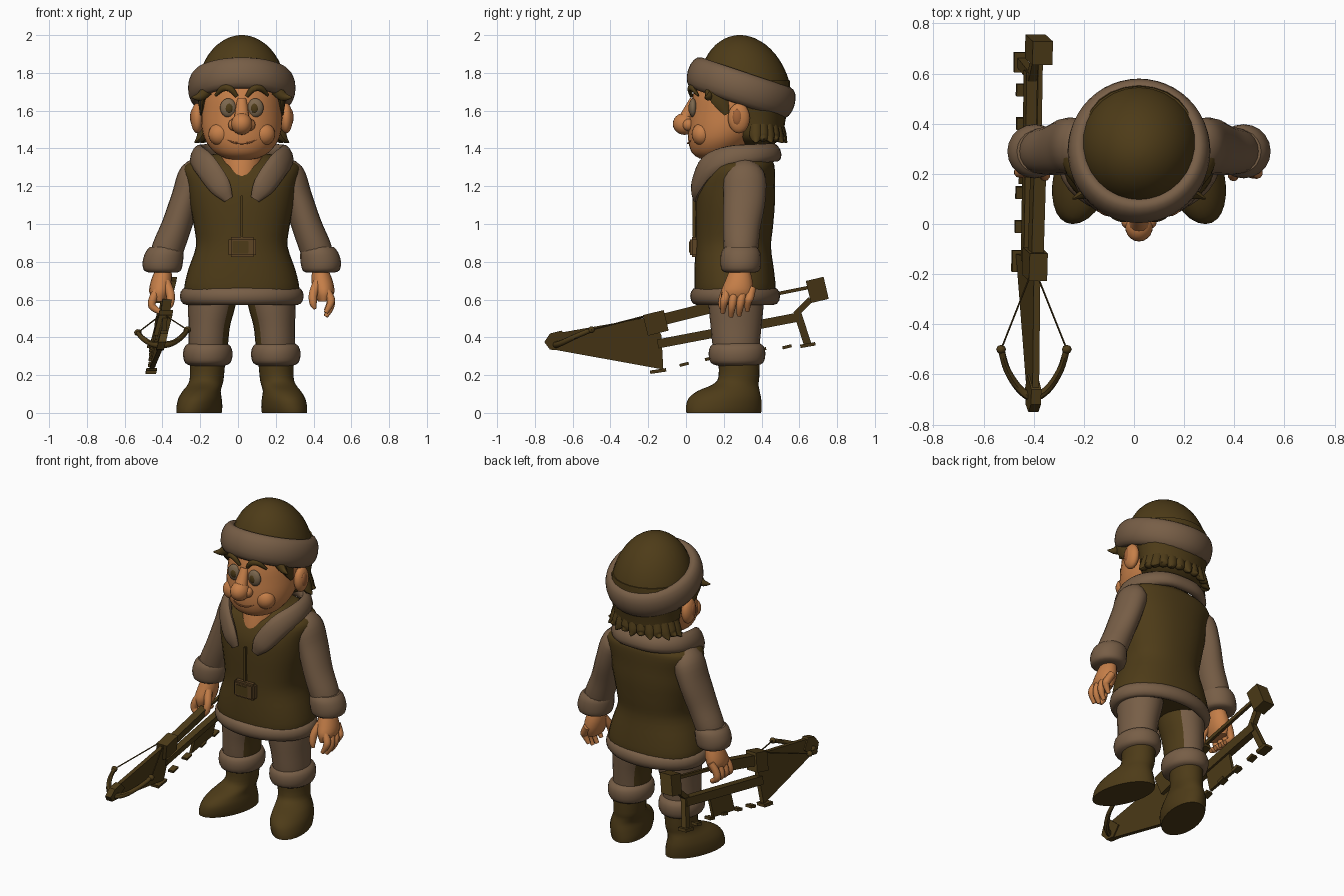
import bpy, bmesh, math
from mathutils import Vector

CX = 0.02  # body centre line
def material(name, rgb):
    m = bpy.data.materials.new(name)
    m.diffuse_color = (*rgb, 1)
    return m
DARK = material("dark brown", (0.075, 0.044, 0.009))
FUR = material("tan fur", (0.185, 0.112, 0.062))
SKIN = material("skin", (0.56, 0.21, 0.065))
LIP = material("lip", (0.36, 0.125, 0.04))
EYE = material("eye", (0.20, 0.135, 0.075))
BUCKLE = material("buckle brown", (0.11, 0.058, 0.018))

def finish(name, mat, bm, angle=45):
    bmesh.ops.recalc_face_normals(bm, faces=bm.faces[:])
    me = bpy.data.meshes.new(name)
    bm.to_mesh(me)
    bm.free()
    me.materials.append(mat)
    ob = bpy.data.objects.new(name, me)
    bpy.context.collection.objects.link(ob)
    bpy.ops.object.select_all(action='DESELECT')
    ob.select_set(True)
    bpy.context.view_layer.objects.active = ob
    bpy.ops.object.shade_smooth_by_angle(angle=math.radians(angle))
    return ob

def resample(pts, k, closed=False):
    """Catmull-Rom through tuples of any length."""
    n, out = len(pts), []
    get = (lambda i: pts[i % n]) if closed else (lambda i: pts[max(0, min(n - 1, i))])
    for i in range(n if closed else n - 1):
        a, b, c, d = (get(i + j) for j in (-1, 0, 1, 2))
        for s in range(k):
            t = s / k
            out.append(tuple(0.5 * (2*q + (r - p)*t + (2*p - 5*q + 4*r - w)*t*t + (3*q - p - 3*r + w)*t**3)
                             for p, q, r, w in zip(a, b, c, d)))
    if not closed:
        out.append(tuple(pts[-1]))
    return out

def skin(name, mat, rings, closed=False, angle=45):
    bm = bmesh.new()
    vs = [[bm.verts.new(p) for p in r] for r in rings]
    n, m = len(vs[0]), len(vs)
    for i in range(m if closed else m - 1):
        a, b = vs[i], vs[(i + 1) % m]
        for j in range(n):
            bm.faces.new((a[j], a[(j+1) % n], b[(j+1) % n], b[j]))
    if not closed:
        bm.faces.new(vs[0])
        bm.faces.new(vs[-1])
    return finish(name, mat, bm, angle)

def loft(name, mat, rings, n=24, k=3, power=1.0):
    """Stack of horizontal ellipses (x, y, z, rx, ry)."""
    f = lambda v: math.copysign(abs(v) ** power, v)
    return skin(name, mat, [[(x + rx*f(math.cos(j*math.tau/n)), y + ry*f(math.sin(j*math.tau/n)), z)
                             for j in range(n)] for x, y, z, rx, ry in resample(rings, k)])

def tube(name, mat, pts, up, n=12, k=4, closed=False):
    """Sweep (x, y, z, a, b); a is the half size along up, b across it."""
    pts = resample(pts, k, closed)
    pos, m, rings = [Vector(p[:3]) for p in pts], len(pts), []
    for i, p in enumerate(pts):
        t = (pos[(i+1) % m] - pos[i-1]) if closed else pos[min(i+1, m-1)] - pos[max(i-1, 0)]
        t.normalize()
        u = Vector(up(pos[i]) if callable(up) else up)
        u = (u - t*u.dot(t)).normalized()
        w = t.cross(u)
        rings.append([pos[i] + u*p[3]*math.cos(j*math.tau/n) + w*p[4]*math.sin(j*math.tau/n) for j in range(n)])
    return skin(name, mat, rings, closed)

def ball(name, mat, c, r, u=20, v=12):
    bm = bmesh.new()
    bmesh.ops.create_uvsphere(bm, u_segments=u, v_segments=v, radius=1)
    for w in bm.verts:
        w.co = [w.co[i]*r[i] + c[i] for i in range(3)]
    return finish(name, mat, bm)

def ring(cy, cz, rx, ry, rise, a, b, n=12):
    return [(CX + rx*math.sin(i*math.tau/n), cy - ry*math.cos(i*math.tau/n),
             cz + rise*math.cos(i*math.tau/n), a, b) for i in range(n)]

# Vest, hem, collar, buckle
loft("vest", DARK, [(CX, .26, .60, .29, .205), (CX, .26, .66, .305, .215), (CX, .255, .76, .283, .21),
     (CX, .25, .88, .243, .20), (CX, .255, .98, .252, .205), (CX, .26, 1.10, .275, .21), (CX, .265, 1.2, .29, .205),
     (CX, .285, 1.29, .31, .185), (CX, .30, 1.33, .27, .16), (CX, .30, 1.37, .15, .12)], n=32, power=.88)
tube("hem", FUR, ring(.26, .618, .295, .205, 0, .033, .046), lambda p: (p.x - CX, p.y - .26, 0), k=3, closed=True)
half = [(.07, .048, 1.13, .012, .025), (.115, .055, 1.20, .026, .058), (.19, .115, 1.305, .032, .068),
        (.235, .23, 1.355, .034, .062), (.215, .36, 1.37, .034, .055), (.12, .45, 1.378, .034, .052)]
collar = [(CX - p[0], *p[1:]) for p in half] + [(CX, .468, 1.38, .034, .052)] + [(CX + p[0], *p[1:]) for p in half[::-1]]
tube("collar", FUR, collar, lambda p: (p.x - CX, p.y - .29, .08))
def slab(name, mat, lo, hi, bevel):
    bm = bmesh.new()
    bmesh.ops.create_cube(bm, size=1)
    for v in bm.verts:
        v.co = [(lo[i] + hi[i])/2 + v.co[i]*(hi[i] - lo[i]) for i in range(3)]
    bmesh.ops.bevel(bm, geom=bm.edges[:], offset=bevel, segments=2, affect='EDGES')
    return finish(name, mat, bm)
slab("buckle", BUCKLE, (-.05, .02, .825), (.095, .08, .93), .012)
slab("buckle_plate", DARK, (-.03, .015, .845), (.055, .022, .91), .003)
slab("front_seam", DARK, (.013, .035, .93), (.027, .07, 1.15), .003)

# Head
loft("neck", SKIN, [(CX, .20, 1.2, .10, .125), (CX, .21, 1.28, .11, .125), (CX, .24, 1.42, .12, .12)])
loft("head", SKIN, [(CX, .14, 1.338, .02, .02), (CX, .145, 1.348, .085, .075), (CX, .16, 1.38, .145, .13),
     (CX, .19, 1.44, .192, .178), (CX, .22, 1.51, .212, .207), (CX, .24, 1.59, .214, .218),
     (CX, .265, 1.68, .212, .23), (CX, .28, 1.78, .19, .21)], n=32)
ball("nose_tip", SKIN, (CX, -.008, 1.53), (.056, .062, .058))
tube("nose_bridge", SKIN, [(CX, .04, 1.66, .02, .025), (CX, .01, 1.59, .03, .036), (CX, -.01, 1.54, .04, .045)], (0, -1, 0))
tube("mouth", LIP, [(CX + x, y, z, r, r) for x, y, z, r in
     ((-.09, .035, 1.452, .002), (-.045, .016, 1.432, .004), (0, .01, 1.427, .005),
      (.045, .016, 1.432, .004), (.09, .035, 1.452, .002))], (0, 0, 1), n=8)
loft("hair_back", DARK, [(CX, .37, 1.42, .14, .09), (CX, .375, 1.46, .205, .135), (CX, .37, 1.54, .215, .155),
     (CX, .37, 1.68, .235, .18), (CX, .36, 1.76, .22, .19)])
for i in range(13):
    a = math.pi * (i / 12)
    c, s = math.cos(a), math.sin(a)
    tube("hair_tuft", DARK, [(CX + .19*c, .37 + .12*s, 1.52, .03, .035), (CX + .215*c, .37 + .14*s, 1.46, .026, .032),
         (CX + .25*c, .37 + .165*s, 1.43 + .02*(i % 2), .003, .004)], (c, s, .2), n=8)
for s, side in ((-1, "right"), (1, "left")):
    X = lambda o: CX + s*o
    ball(side + "_eye", EYE, (X(.072), .037, 1.615), (.043, .022, .05))
    ball(side + "_iris", DARK, (X(.068), .021, 1.613), (.021, .009, .026), 12, 8)
    tube(side + "_brow", DARK, [(X(.026), .028, 1.675, .008, .01), (X(.06), .022, 1.715, .015, .017),
         (X(.10), .035, 1.718, .015, .017), (X(.14), .065, 1.68, .006, .007)], (0, -1, 0), n=8)
    ball(side + "_nostril", SKIN, (X(.042), .012, 1.525), (.03, .032, .032), 12, 8)
    ball(side + "_cheek", SKIN, (X(.115), .085, 1.475), (.062, .055, .06))
    ball(side + "_ear", SKIN, (X(.235), .28, 1.56), (.035, .058, .08))
    ball(side + "_ear_hollow", LIP, (X(.258), .272, 1.565), (.016, .028, .045), 12, 8)
    tube(side + "_sideburn", DARK, [(X(.20), .16, 1.72, .03, .06), (X(.212), .18, 1.66, .02, .05),
         (X(.213), .215, 1.58, .008, .015)], (s, 0, 0), n=10)
    tube(side + "_temple_lock", DARK, [(X(.18), .12, 1.71, .02, .03), (X(.22), .12, 1.675, .02, .024),
         (X(.265), .10, 1.67, .003, .004)], (0, -1, 0), n=8)

# Hat
loft("hat_crown", DARK, [(CX, .315 - .03*math.sin(a), 1.68 + .32*math.sin(a), .24*math.cos(a), .245*math.cos(a))
     for a in (0, .25, .5, .75, 1.0, 1.25, 1.45, 1.55)], n=28, k=2)
tube("hat_brim", FUR, ring(.292, 1.72, .238, .237, .08, .047, .086), lambda p: (p.x - CX, p.y - .292, .3*(.292 - p.y)),
     n=16, closed=True)

# Limbs
for s, side in ((-1, "right"), (1, "left")):
    X = lambda o: CX + s*o
    tube(side + "_sleeve", FUR, [(X(.20), .31, 1.29, .05, .05), (X(.25), .31, 1.26, .082, .108), (X(.295), .31, 1.14, .078, .112),
         (X(.345), .295, .99, .08, .10), (X(.395), .29, .86, .084, .09), (X(.41), .285, .79, .07, .07)], (1, 0, 0), n=20)
    loft(side + "_cuff", FUR, [(X(.415), .29, .742, .07, .07), (X(.42), .29, .755, .098, .10), (X(.418), .29, .80, .107, .108),
         (X(.41), .29, .85, .10, .103), (X(.405), .29, .878, .082, .085)], n=20)
    # Hand with fingers and thumb
    loft(side + "_palm", SKIN, [(X(.415), .285, .76, .042, .052), (X(.425), .28, .70, .056, .072), (X(.435), .27, .64, .055, .085),
         (X(.435), .265, .59, .032, .07)], n=16)
    for i in range(4):
        y, drop = .205 + .043*i, (.02, 0, .005, .03)[i]
        if s > 0:
            end = [(X(.47), y - .005, .56 + drop, .02, .02), (X(.445), y - .01, .51 + drop, .012, .012)]
        else:
            end = [(X(.475), y, .565, .021, .021), (X(.435), y - .005, .535, .015, .015)]
        tube(side + "_finger", SKIN, [(X(.44), y + .015, .66, .022, .022), (X(.468), y + .003, .61, .023, .023)] + end, (0, 1, 0), n=10)
    tube(side + "_thumb", SKIN, [(X(.40), .24, .69, .025, .025), (X(.378), .205, .63, .024, .024),
         (X(.378), .19, .58, .02, .02), (X(.388), .185, .55, .008, .008)], (0, 1, 0), n=10)
    # Trouser leg, dark on the inner thigh
    leg = loft(side + "_trouser_leg", FUR, [(X(.18), .27, .28, .10, .115), (X(.178), .265, .36, .105, .125), (X(.172), .265, .46, .11, .135),
               (X(.16), .265, .56, .125, .145), (X(.15), .265, .68, .135, .15)])
    leg.data.materials.append(DARK)
    for p in leg.data.polygons:
        if p.normal.x * s < -.72 and p.center.z > .36:
            p.material_index = 1
    loft(side + "_leg_cuff", FUR, [(X(.18), .27, .248, .085, .095), (X(.18), .27, .265, .12, .138), (X(.18), .27, .31, .131, .15),
         (X(.18), .27, .35, .122, .142), (X(.18), .27, .372, .095, .115)])
    boot = loft(side + "_boot", DARK, [(X(.215), .2, 0, .112, .198), (X(.215), .2, .03, .116, .2), (X(.215), .205, .075, .112, .193),
                (X(.21), .225, .115, .10, .165), (X(.195), .262, .15, .092, .122), (X(.185), .28, .19, .09, .108), (X(.18), .28, .30, .095, .11)], n=28)
    for v in boot.data.vertices:  # toes turned out
        v.co.x -= s * .22 * (v.co.y - .25) * max(0, 1 - v.co.z / .2)

# Crossbow, leaning slightly sideways
def lean(y, z):
    return -.412 + .25 * (z - .43 - .13*y)
def plate(name, profile, w):
    bm = bmesh.new()
    a, b = [[bm.verts.new((lean(y, z) + d, y, z)) for y, z in profile] for d in (-w, w)]
    bm.faces.new(a)
    bm.faces.new(b)
    for i in range(len(a)):
        j = (i + 1) % len(a)
        bm.faces.new((a[i], a[j], b[j], b[i]))
    return finish(name, DARK, bm, 20)
def bar(name, y0, z0, y1, z1, t, w):
    d = Vector((-(z1 - z0), y1 - y0)).normalized() * t
    return plate(name, [(y0 - d.x, z0 - d.y), (y1 - d.x, z1 - d.y), (y1 + d.x, z1 + d.y), (y0 + d.x, z0 + d.y)], w)

plate("bow_nose", [(-.75, .375), (-.72, .42), (-.66, .435), (-.60, .38), (-.66, .33), (-.72, .335)], .02)
plate("bow_blade", [(-.72, .415), (-.18, .51), (-.13, .41), (-.12, .23), (-.70, .335)], .013)
bar("bow_foot", -.19, .215, -.105, .228, .009, .028)
bar("bow_sight_block", -.215, .463, -.105, .49, .056, .036)
bar("bow_stock", -.15, .365, .61, .51, .024, .022)
bar("bow_barrel", -.12, .495, .20, .575, .03, .024)
bar("bow_rod", .18, .57, .68, .67, .009, .009)
bar("bow_butt", .648, .64, .742, .662, .06, .04)
bar("bow_butt_link", .58, .52, .66, .60, .016, .016)
bar("bow_strut", .59, .53, .645, .36, .02, .016)
bar("bow_strut_foot", .605, .352, .685, .366, .009, .028)
plate("bow_magazine", [(.16, .42), (.37, .46), (.37, .33), (.16, .295)], .009)
for y, z in ((-.01, .257), (.125, .288), (.27, .315), (.40, .335), (.535, .35)):
    bar("bow_tooth", y - .024, z - .006, y + .024, z + .006, .008, .02)
tube("bow_limb", DARK, [(-.53, -.50, .425, .013, .013), (-.505, -.585, .395, .014, .014), (-.455, -.66, .365, .016, .016), (-.402, -.69, .36, .018, .018),
     (-.345, -.66, .37, .016, .016), (-.295, -.585, .405, .014, .014), (-.268, -.50, .44, .013, .013)], (0, 0, 1), n=8)
for x, z in ((-.53, .425), (-.268, .44)):
    ball("bow_limb_tip", DARK, (x, -.50, z), (.02, .018, .018), 8, 6)
    tube("bow_string", DARK, [(x, -.50, z, .004, .004), (-.40, -.17, .525, .004, .004)], (0, 0, 1), n=6, k=1)
